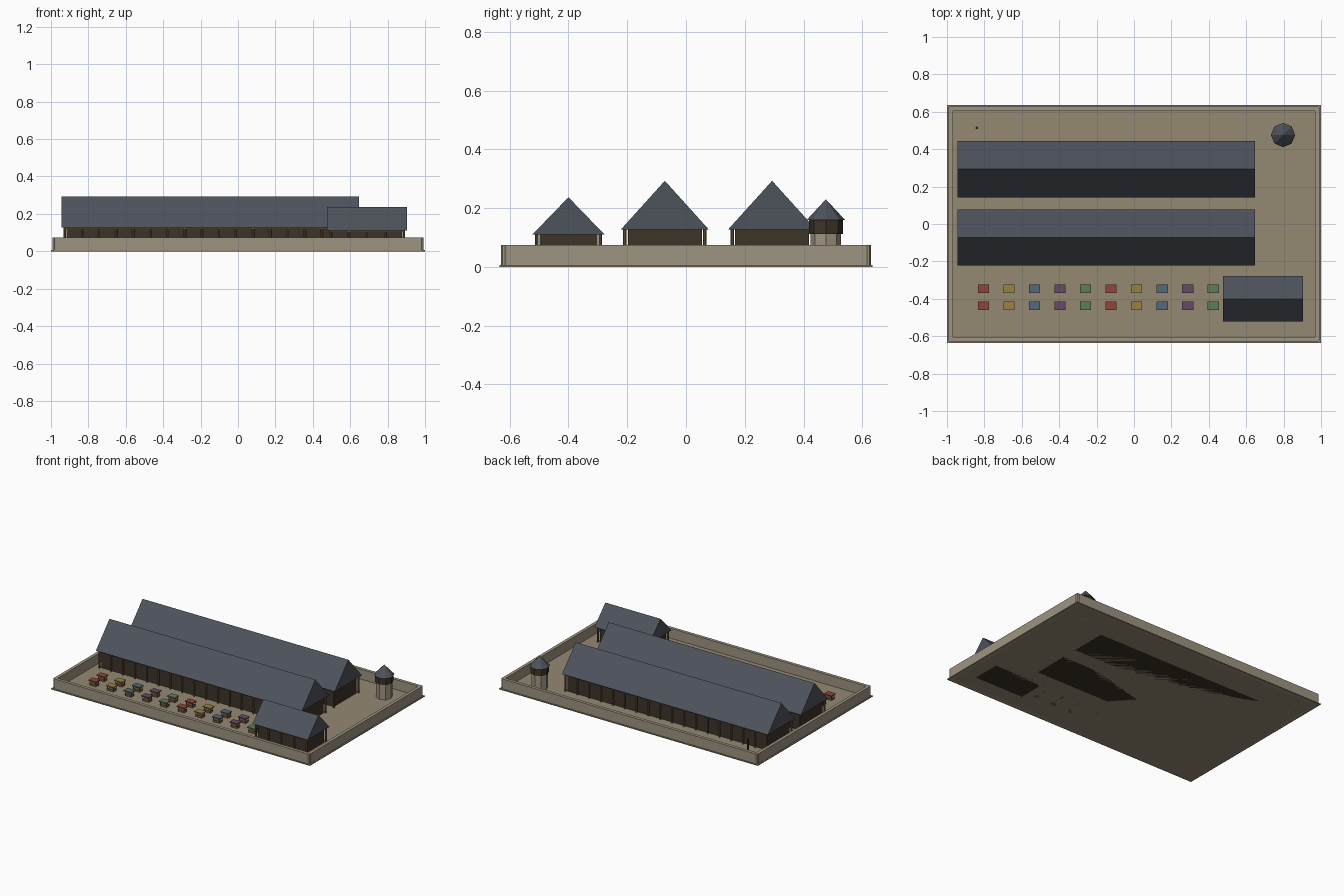
import bpy, math

if "Cube" in bpy.data.objects:
    bpy.data.objects.remove(bpy.data.objects["Cube"])

def mat(name, c):
    m = bpy.data.materials.new(name)
    m.diffuse_color = (*c, 1)
    m.use_nodes = True
    m.node_tree.nodes["Principled BSDF"].inputs["Base Color"].default_value = m.diffuse_color
    return m

EARTH = mat("earth", (0.30, 0.25, 0.17))
STONE = mat("stone", (0.34, 0.30, 0.22))
ROOF = mat("roof_slate", (0.075, 0.085, 0.105))
DARK = mat("dark_timber", (0.045, 0.033, 0.022))
WOOD = mat("post_timber", (0.16, 0.10, 0.05))
CLOTHS = [mat("cloth_" + n, c) for n, c in (
    ("red", (0.28, 0.06, 0.04)), ("yellow", (0.34, 0.22, 0.06)), ("blue", (0.09, 0.14, 0.20)),
    ("purple", (0.13, 0.07, 0.13)), ("green", (0.12, 0.20, 0.10)))]

def mesh(name, verts, faces, m):
    me = bpy.data.meshes.new(name)
    me.from_pydata(verts, [], faces)
    me.materials.append(m)
    ob = bpy.data.objects.new(name, me)
    bpy.context.collection.objects.link(ob)
    return ob

def box(name, x0, x1, y0, y1, z0, z1, m):
    v = [(x, y, z) for x in (x0, x1) for y in (y0, y1) for z in (z0, z1)]
    f = [(0, 1, 3, 2), (4, 6, 7, 5), (0, 4, 5, 1), (2, 3, 7, 6), (0, 2, 6, 4), (1, 5, 7, 3)]
    return mesh(name, v, f, m)

def cbox(name, x, y, hx, hy, z0, z1, m):
    return box(name, x - hx, x + hx, y - hy, y + hy, z0, z1, m)

def cone(name, x, y, r1, r2, z0, z1, m, n=8):
    bpy.ops.mesh.primitive_cone_add(vertices=n, radius1=r1, radius2=r2, depth=z1 - z0,
                                    location=(x, y, (z0 + z1) / 2))
    ob = bpy.context.object
    ob.name = name
    ob.data.materials.append(m)
    return ob

# Courtyard ground and perimeter wall with corner posts
cbox("courtyard_ground", 0, 0, 1.0, 0.635, 0, 0.006, EARTH)
for s, n in ((-1, "front"), (1, "back")):
    cbox(n + "_wall", 0, s * 0.616, 0.975, 0.011, 0, 0.075, STONE)
for s, n in ((-1, "left"), (1, "right")):
    cbox(n + "_wall", s * 0.98, 0, 0.011, 0.61, 0, 0.075, STONE)
    for t in (-1, 1):
        cone("wall_corner_post", s * 0.98, t * 0.616, 0.013, 0.013, 0, 0.075, STONE)

# Gabled hall: dark walls, rows of posts, eave beams and a solid prism roof
def hall(name, x0, x1, yc, hy, eave, ridge, posts):
    box(name + "_walls", x0 + 0.025, x1 - 0.025, yc - hy + 0.024, yc + hy - 0.024, 0, eave, DARK)
    a, b, p = x0 + 0.017, x1 - 0.017, hy - 0.014
    for s in (-1, 1):
        for i in range(posts):
            cone(name + "_post", a + (b - a) * i / (posts - 1), yc + s * p,
                 0.006, 0.006, 0, eave, WOOD)
        cbox(name + "_eave_beam", (a + b) / 2, yc + s * p, (b - a) / 2, 0.005,
             eave - 0.008, eave, WOOD)
    v = [(x, y, z) for x in (x0, x1)
         for y, z in ((yc - hy, eave), (yc + hy, eave), (yc, ridge))]
    mesh(name + "_roof", v, [(0, 2, 1), (3, 4, 5), (0, 1, 4, 3), (0, 3, 5, 2), (1, 2, 5, 4)], ROOF)

hall("rear_hall", -0.943, 0.648, 0.293, 0.15, 0.127, 0.293, 18)
hall("middle_hall", -0.943, 0.648, -0.072, 0.15, 0.127, 0.293, 18)
hall("gate_house", 0.477, 0.903, -0.40, 0.122, 0.111, 0.237, 5)

# Octagonal watchtower
cone("tower_base", 0.797, 0.476, 0.052, 0.052, 0, 0.115, STONE)
cone("tower_gallery", 0.797, 0.476, 0.058, 0.058, 0.112, 0.16, DARK)
cone("tower_roof", 0.797, 0.476, 0.065, 0, 0.16, 0.23, ROOF)

# Yard pole
cone("yard_pole", -0.84, 0.514, 0.007, 0.007, 0, 0.10, DARK)

# Two rows of market stalls with coloured canopies
for y in (-0.346, -0.438):
    for i in range(10):
        x, c = -0.805 + 0.1365 * i, CLOTHS[i % 5]
        cbox("stall_counter", x, y, 0.024, 0.016, 0, 0.02, WOOD)
        for sx in (-1, 1):
            for sy in (-1, 1):
                cbox("stall_post", x + sx * 0.023, y + sy * 0.015, 0.0015, 0.0015, 0, 0.038, WOOD)
        cbox("stall_canopy", x, y, 0.03, 0.0225, 0.037, 0.044, c)
